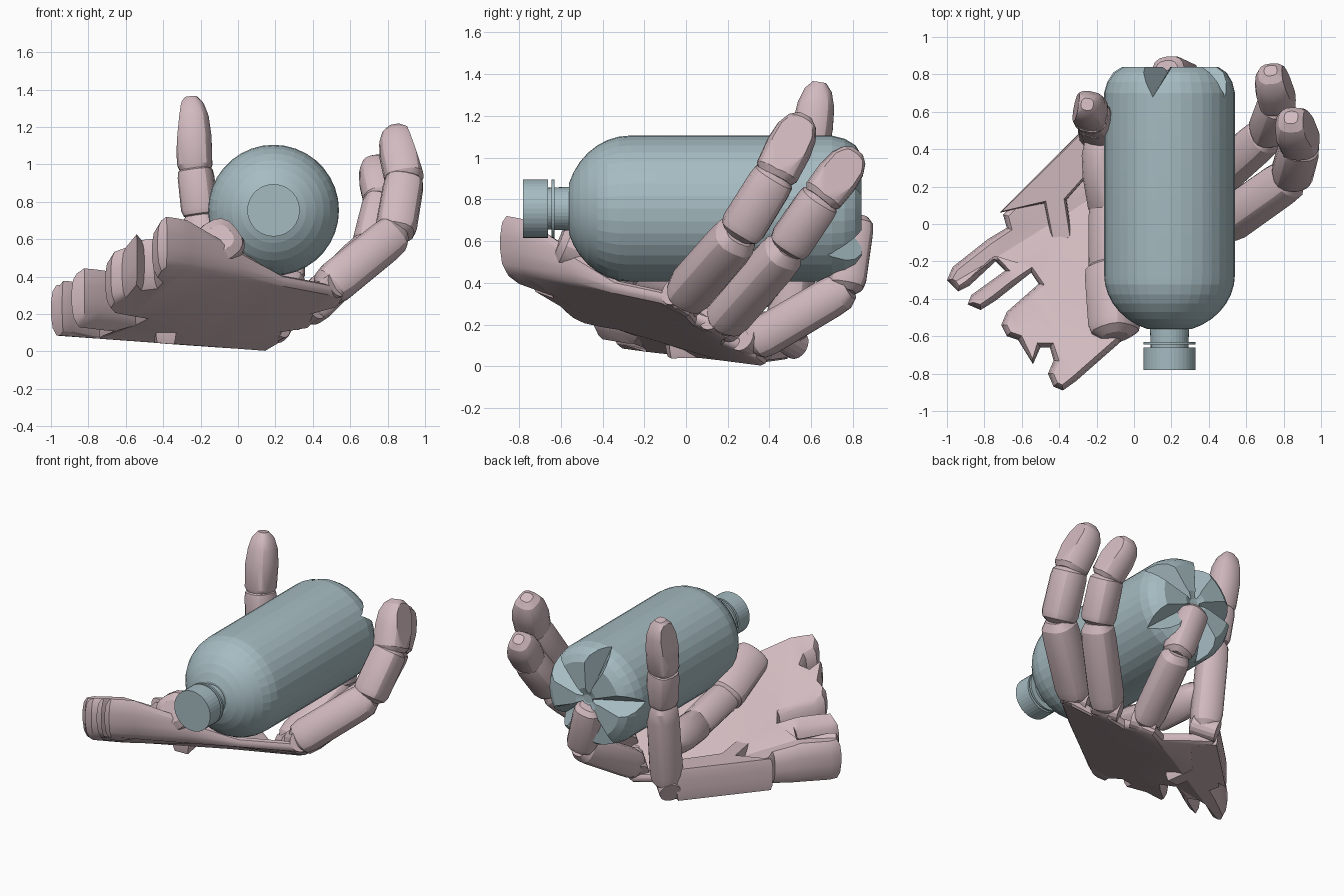
import bpy, bmesh
from math import sin, cos, pi, radians, copysign
from mathutils import Vector

cube = bpy.data.objects.get("Cube")
if cube:
    bpy.data.objects.remove(cube, do_unlink=True)


def material(name, color):
    m = bpy.data.materials.new(name)
    m.diffuse_color = color
    m.use_nodes = True
    for node in m.node_tree.nodes:
        if node.type == 'BSDF_PRINCIPLED':
            node.inputs["Base Color"].default_value = color
    return m


PINK = material("dusty pink", (0.64, 0.49, 0.52, 1))
BLUE = material("pale blue grey", (0.38, 0.50, 0.535, 1))


def make_object(name, bm, mat):
    bmesh.ops.recalc_face_normals(bm, faces=bm.faces)
    mesh = bpy.data.meshes.new(name)
    bm.to_mesh(mesh)
    bm.free()
    ob = bpy.data.objects.new(name, mesh)
    bpy.context.collection.objects.link(ob)
    mesh.materials.append(mat)
    return ob


def smooth(ob, angle):
    bpy.ops.object.select_all(action='DESELECT')
    ob.select_set(True)
    bpy.context.view_layer.objects.active = ob
    bpy.ops.object.shade_smooth_by_angle(angle=radians(angle))


def loft(rings):
    """Skin a list of equal point rings and close both ends."""
    bm = bmesh.new()
    rows = [[bm.verts.new(p) for p in ring] for ring in rings]
    n = len(rows[0])
    for a, b in zip(rows, rows[1:]):
        for i in range(n):
            j = (i + 1) % n
            bm.faces.new((a[i], a[j], b[j], b[i]))
    bm.faces.new(rows[0])
    bm.faces.new(rows[-1])
    return bm


# ---- Bottle, lying along y ----
CX, CZ, R = 0.19, 0.755, 0.35


def lathe(name, profile, sides=36):
    turn = [2 * pi * i / sides for i in range(sides)]
    return make_object(name, loft([[(CX + r * sin(a), y, CZ + r * cos(a)) for a in turn]
                                   for y, r in profile]), BLUE)


shoulder = [(-0.27 - 0.31 * cos(a), R * sin(a)) for a in
            [radians(20 + 10 * k) for k in range(8)]]
bottle = lathe("bottle_body", shoulder + [(0.70, R), (0.76, 0.335), (0.81, 0.305),
                                          (0.84, 0.26), (0.84, 0.08), (0.82, 0.03)])
smooth(bottle, 8)
lathe("bottle_neck", [(-0.67, 0.10), (-0.55, 0.105)])
lathe("neck_ring", [(-0.645, 0.14), (-0.63, 0.14)])
lathe("bottle_cap", [(-0.78, 0.14), (-0.66, 0.14)])

# Five wedge grooves in the bottle base
grooves = bmesh.new()
for k in range(5):
    a = radians(-15 + 72 * k)
    out, side = Vector((sin(a), 0, cos(a))), Vector((cos(a), 0, -sin(a)))
    ends = []
    for r, half, deep in ((0.04, 0.025, 0.80), (0.42, 0.15, 0.65)):
        base = Vector((CX, 0, CZ)) + out * r
        ends.append([grooves.verts.new(base + side * s + Vector((0, y, 0)))
                     for s, y in ((0, deep), (half, 0.88), (-half, 0.88))])
    p, q = ends
    for i in range(3):
        j = (i + 1) % 3
        grooves.faces.new((p[i], p[j], q[j], q[i]))
    grooves.faces.new(p)
    grooves.faces.new(q)
cutter = make_object("groove_cutter", grooves, BLUE)
cutter.hide_render = True
cutter.hide_set(True)
groove_cut = bottle.modifiers.new("grooves", 'BOOLEAN')
groove_cut.operation, groove_cut.object, groove_cut.solver = 'DIFFERENCE', cutter, 'EXACT'


# ---- Palm: a cupped plate, thick at the wrist and thin at the fingers ----
def flat_side(x, y):
    return 0.015 - 0.07 * x


def underside(x, y):
    return max(0.137 + 0.20 * x - 0.437 * y, flat_side(x, y))


def thickness(x, y):
    return min(max(0.06 - 0.30 * (0.77 * x + 0.64 * y), 0.07), 0.27)


def plate(name, outline, low, high, rounding, creases=()):
    """Thicken an outline between two height rules, with a rounded rim."""
    bm = bmesh.new()
    bm.faces.new([bm.verts.new((x, y, 0)) for x, y in outline])
    bm.normal_update()
    for point, normal in creases:
        bmesh.ops.bisect_plane(bm, geom=bm.verts[:] + bm.edges[:] + bm.faces[:],
                               plane_co=point, plane_no=normal)
    bmesh.ops.triangulate(bm, faces=bm.faces[:])
    sheet = [[v.index for v in f.verts] for f in bm.faces if not bm.verts.index_update()]
    spots = [v.co.copy() for v in bm.verts]
    outward = [Vector() for v in spots]
    rim = []
    for e in bm.edges:
        if len(e.link_faces) == 1:
            loop = e.link_loops[0]
            a, b = loop.vert.index, loop.link_loop_next.vert.index
            t = spots[b] - spots[a]
            rim.append((a, b))
            for i in (a, b):
                outward[i] += Vector((t.y, -t.x, 0)).normalized()
    bm.clear()
    layers = []
    for inset, level in ((1, 0), (0.3, 0.15), (0, 0.4), (0, 0.65), (0.3, 0.88), (1, 1)):
        used = range(len(spots)) if inset == 1 else {i for pair in rim for i in pair}
        row = {}
        for i in used:
            x, y, _ = spots[i]
            p = spots[i] - outward[i].normalized() * rounding * inset
            row[i] = bm.verts.new((p.x, p.y, low(x, y) + high(x, y) * level))
        layers.append(row)
    for row in (layers[0], layers[-1]):
        for tri in sheet:
            bm.faces.new([row[i] for i in tri])
    for lower, upper in zip(layers, layers[1:]):
        for a, b in rim:
            bm.faces.new((lower[a], lower[b], upper[b], upper[a]))
    smooth(make_object(name, bm, PINK), 30)


FINGER_EDGE = [(-0.43, -0.87), (-0.38, -0.89), (-0.31, -0.84), (0.02, -0.55), (0.48, -0.14),
               (0.56, -0.04), (0.54, 0.02), (0.40, 0.05), (0.43, 0.15), (0.38, 0.20),
               (0.24, 0.19), (0.22, 0.34), (0.15, 0.39), (0.03, 0.33), (-0.10, 0.42),
               (-0.25, 0.50), (-0.70, 0.05)]
WRIST_EDGE = [(-0.68, -0.02), (-0.78, -0.08), (-0.97, -0.23), (-1.0, -0.30), (-0.94, -0.36),
              (-0.88, -0.33), (-0.74, -0.20), (-0.69, -0.25), (-0.87, -0.38), (-0.89, -0.43),
              (-0.82, -0.46), (-0.74, -0.41), (-0.55, -0.26), (-0.51, -0.32), (-0.68, -0.47),
              (-0.71, -0.54), (-0.68, -0.60), (-0.62, -0.62), (-0.54, -0.75), (-0.50, -0.66),
              (-0.45, -0.66), (-0.43, -0.73), (-0.46, -0.80)]
plate("palm", FINGER_EDGE + WRIST_EDGE, underside, thickness, 0.03,
      [((0, 0.279, 0), (0.272, -0.437, 0)),
       ((-0.909, 0, 0), (0.77, 0.64, 0)), ((-0.043, 0, 0), (0.77, 0.64, 0))])
plate("palm_side_wall", [(-0.72, 0.06), (-0.48, 0.11), (-0.44, -0.10), (-0.33, -0.08),
                         (-0.36, 0.13), (-0.14, 0.38), (-0.28, 0.50)],
      flat_side, lambda x, y: 0.22, 0.015)

# ---- Fingers: tapered segments with softened square sections ----
BONE = [(-0.04, 0.55), (0.04, 0.9), (0.15, 1.0), (0.82, 0.98), (0.95, 0.93), (1.04, 0.65)]
TIP = [(-0.06, 0.8), (0.04, 1.0), (0.45, 1.04), (0.72, 0.94), (0.90, 0.7), (1.0, 0.35)]


def segment(name, a, b, r, shape, nail=False):
    a, b = Vector(a), Vector(b)
    d = (b - a).normalized()
    mid = (a + b) / 2
    back = mid - Vector((CX, mid.y * 0.8, CZ))
    back = (back - d * back.dot(d)).normalized()
    side = d.cross(back)

    def squarish(c):
        return copysign(abs(c) ** 0.75, c)
    turn = [2 * pi * i / 16 for i in range(16)]
    bm = loft([[a.lerp(b, t) + (side * squarish(cos(k)) + back * squarish(sin(k))) * r * s
                for k in turn] for t, s in shape])
    if nail:
        cut_geo = bmesh.ops.bisect_plane(
            bm, geom=bm.verts[:] + bm.edges[:] + bm.faces[:],
            plane_co=a.lerp(b, 0.6) + back * r * 0.72,
            plane_no=(back + d * 0.15).normalized(), clear_outer=True)["geom_cut"]
        bmesh.ops.edgeloop_fill(
            bm, edges=[e for e in cut_geo if isinstance(e, bmesh.types.BMEdge)])
    smooth(make_object(name, bm, PINK), 25)


def knuckle_pin(name, centre, axis, r):
    bm = bmesh.new()
    bmesh.ops.create_cone(bm, cap_ends=True, segments=16, radius1=r, radius2=r, depth=0.17)
    ob = make_object(name, bm, PINK)
    ob.location = centre
    ob.rotation_euler = Vector(axis).to_track_quat('Z', 'Y').to_euler()


FINGERS = {
    "index": (0.114, [(0.47, -0.01, 0.33), (0.84, 0.25, 0.63), (0.89, 0.43, 0.92),
                      (0.84, 0.57, 1.20)]),
    "middle": (0.107, [(0.36, 0.17, 0.21), (0.71, 0.48, 0.56), (0.77, 0.65, 0.81),
                       (0.73, 0.82, 1.03)]),
    "ring": (0.10, [(0.17, 0.32, 0.11), (0.28, 0.76, 0.37), (0.18, 0.81, 0.70)]),
    "little": (0.10, [(-0.19, 0.48, 0.13), (-0.20, 0.55, 0.72), (-0.23, 0.58, 0.98),
                      (-0.25, 0.64, 1.36)]),
}
for label, (r, pts) in FINGERS.items():
    knuckle_pin(label + "_knuckle", pts[0], (-0.7, 0.6, -0.35), 0.07)
    for i, (a, b) in enumerate(zip(pts, pts[1:])):
        fingertip = i == len(pts) - 2 and label != "ring"
        segment(f"{label}_finger_segment_{i + 1}", a, b, r * (1 - 0.03 * i),
                TIP if fingertip else BONE, fingertip)

# ---- Thumb, lying along the palm beneath the bottle ----
segment("thumb_base", (-0.10, -0.59, 0.60), (-0.13, -0.22, 0.45), 0.13, BONE)
segment("thumb_middle", (-0.13, -0.28, 0.46), (-0.13, 0.12, 0.37), 0.105, BONE)
segment("thumb_tip", (-0.13, 0.08, 0.37), (-0.19, 0.50, 0.40), 0.105, TIP)
